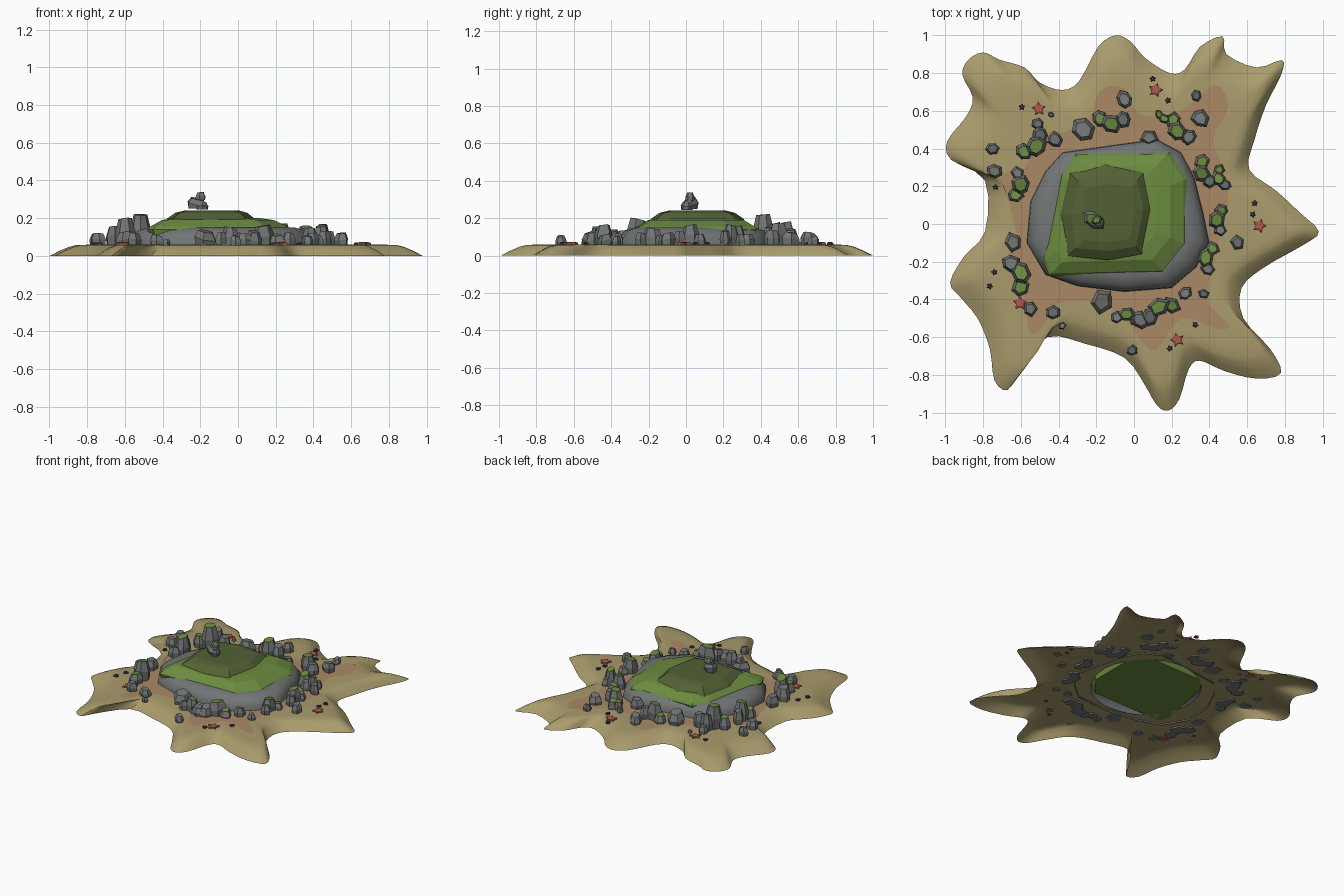
import bpy, bmesh, math, random
from mathutils import Vector

if "Cube" in bpy.data.objects:
    bpy.data.objects.remove(bpy.data.objects["Cube"])
random.seed(7)


def material(name, rgb):
    m = bpy.data.materials.new(name)
    m.diffuse_color = (*rgb, 1)
    m.use_nodes = True
    m.node_tree.nodes["Principled BSDF"].inputs["Base Color"].default_value = m.diffuse_color
    return m


SAND = material("sand", (0.40, 0.33, 0.15))
WET = material("wet_sand", (0.40, 0.25, 0.13))
ROCK = material("stone", (0.17, 0.18, 0.18))
GRASS = material("grass", (0.15, 0.26, 0.05))
DARK = material("dark_grass", (0.085, 0.12, 0.035))
RED = material("coral_red", (0.45, 0.10, 0.075))
PURPLE = material("shell_purple", (0.07, 0.045, 0.10))


def ccw(pts):
    a = sum(p[0] * q[1] - q[0] * p[1] for p, q in zip(pts, pts[1:] + pts[:1]))
    return pts if a > 0 else pts[::-1]


def smooth_loop(pts, steps=3):
    """Closed Catmull-Rom curve through the points."""
    out, n = [], len(pts)
    for i in range(n):
        p0, p1, p2, p3 = (Vector(pts[(i + k) % n]) for k in (-1, 0, 1, 2))
        for s in range(steps):
            t = s / steps
            v = 0.5 * (2 * p1 + (p2 - p0) * t + (2 * p0 - 5 * p1 + 4 * p2 - p3) * t * t
                       + (3 * p1 - p0 - 3 * p2 + p3) * t ** 3)
            out.append((v.x, v.y))
    return out


def scaled(pts, s, z, c=(0, 0)):
    return [(c[0] + (x - c[0]) * s, c[1] + (y - c[1]) * s, z) for x, y in pts]


def add_rings(bm, rings, top=True, bottom=False):
    vs = [[bm.verts.new(p) for p in r] for r in rings]
    n = len(vs[0])
    for a, b in zip(vs, vs[1:]):
        for i in range(n):
            j = (i + 1) % n
            bm.faces.new((a[i], a[j], b[j], b[i]))
    if bottom:
        bm.faces.new(vs[0][::-1])
    return bm.faces.new(vs[-1]) if top else None


def finish(bm, name, mats, smooth=None):
    me = bpy.data.meshes.new(name)
    bm.to_mesh(me)
    bm.free()
    ob = bpy.data.objects.new(name, me)
    bpy.context.collection.objects.link(ob)
    for m in mats:
        me.materials.append(m)
    if smooth:
        bpy.ops.object.select_all(action='DESELECT')
        ob.select_set(True)
        bpy.context.view_layer.objects.active = ob
        bpy.ops.object.shade_smooth_by_angle(angle=math.radians(smooth))
    return ob


def loft(name, rings, mat, top=True, bottom=False, smooth=None):
    bm = bmesh.new()
    add_rings(bm, rings, top, bottom)
    return finish(bm, name, [mat], smooth)


# Sand skirt with wandering arms, open underneath
shore = [(.98, -.04), (.88, .06), (.75, .18), (.61, .29), (.64, .45), (.70, .63), (.78, .79),
         (.785, .87), (.65, .83), (.49, .90), (.47, .995), (.35, .94), (.27, .82), (.19, .80),
         (.06, .88), (-.02, .97), (-.10, 1.0), (-.19, .94), (-.29, .76), (-.38, .71), (-.50, .75),
         (-.58, .83), (-.71, .87), (-.80, .91), (-.88, .87), (-.91, .79), (-.855, .67), (-.89, .57),
         (-.99, .44), (-.97, .34), (-.79, .23), (-.79, -.04), (-.90, -.17), (-.975, -.31),
         (-.92, -.39), (-.83, -.50), (-.765, -.66), (-.74, -.83), (-.67, -.88), (-.60, -.77),
         (-.46, -.60), (-.26, -.635), (-.05, -.71), (.055, -.85), (.12, -.96), (.18, -.99),
         (.24, -.93), (.29, -.77), (.35, -.725), (.48, -.78), (.65, -.82), (.78, -.79),
         (.72, -.66), (.58, -.50), (.57, -.34), (.69, -.23), (.90, -.11)]
line = smooth_loop(shore)
hole = [(-.07 + .37 * math.cos(a), .04 + .37 * math.sin(a), .06)
        for a in (math.atan2(y, x) for x, y in line)]
loft("sand_base", [scaled(line, s, z) for s, z in
                   ((1, 0), (.95, .026), (.9, .047), (.86, .057), (.78, .06))] + [hole],
     SAND, top=False, smooth=40)

# Damp reddish sand around the rocks
damp = [(-.24, .55), (-.18, .71), (-.05, .72), (.03, .58), (.25, .6), (.43, .74), (.5, .62),
        (.42, .45), (.47, .3), (.5, .1), (.42, -.2), (.39, -.42), (.5, -.53), (.45, -.56),
        (.25, -.5), (.12, -.67), (.04, -.62), (-.05, -.5), (-.2, -.42), (-.4, -.42), (-.5, -.57),
        (-.56, -.56), (-.58, -.4), (-.68, -.2), (-.62, -.1), (-.66, .1), (-.7, .26), (-.58, .3),
        (-.5, .45), (-.4, .48)]
damp = smooth_loop(ccw(damp))
damp_hole = [(x, y, .062) for x, y in
             ((-.07 + .37 * math.cos(a), .04 + .37 * math.sin(a))
              for a in (math.atan2(y, x) for x, y in damp))]
loft("damp_sand", [scaled(damp, 1, .062), damp_hole], WET, top=False)

# Stone plinth
plinth = ccw([(-.38, .38), (-.1, .42), (.12, .45), (.25, .38), (.32, .25), (.37, .05), (.40, -.1),
              (.33, -.23), (.2, -.34), (-.05, -.36), (-.3, -.33), (-.47, -.27), (-.57, -.1),
              (-.55, .12), (-.47, .28)])
loft("stone_plinth", [scaled(plinth, s, z, (-.09, .05)) for s, z in
                      ((1, .05), (.99, .095), (.92, .135), (.8, .15), (.6, .152))],
     ROCK, top=False, smooth=45)

# Stepped grass mound
lawn = ccw([(-.31, .37), (.19, .38), (.28, .24), (.28, -.11), (.16, -.26), (-.45, -.275),
            (-.48, -.2), (-.39, .26)])
c = (-.13, .06)
loft("grass_terrace", [scaled(lawn, s, z, c) for s, z in
                       ((.93, .06), (1, .14), (.96, .155), (.78, .19), (.6, .2))], GRASS, bottom=True)
cap = ccw([(-.34, .27), (-.15, .32), (.06, .28), (.10, .08), (.05, -.17), (-.14, -.2),
           (-.36, -.18), (-.39, .05)])
loft("dark_grass_cap", [scaled(cap, s, z, c) for s, z in
                        ((1, .18), (.95, .197), (.78, .228), (.6, .24))], DARK)


def add_rock(bm, x, y, z0, z1, rx, ry, rot, moss):
    """Jittered faceted block; a mossy one gets a green strip inset in its top."""
    n = random.choice((5, 6, 6, 7))
    ca, sa = math.cos(rot), math.sin(rot)
    jit = [random.uniform(.85, 1.1) for _ in range(n)]
    tx, ty = random.uniform(-.25, .25), random.uniform(-.25, .25)
    rings = []
    for s, f in ((.92, 0), (1.03, .5), (.68, 1)):
        ring = []
        for i in range(n):
            a = math.tau * i / n
            u, v = rx * s * jit[i] * math.cos(a), ry * s * jit[i] * math.sin(a)
            z = z0 + (z1 - z0) * f + ((tx * u + ty * v) if f else 0)
            ring.append((x + u * ca - v * sa, y + u * sa + v * ca, z))
        rings.append(ring)
    face = add_rings(bm, rings, True, True)
    if moss:
        bmesh.ops.inset_region(bm, faces=[face], thickness=min(rx, ry) * .2)
        face.material_index = 1
        for v in face.verts:
            v.co.z += .004


# Mossy boulder groups: x, y, radius, top height
groups = [(-.12, .53, .085, .17), (.23, .49, .085, .165), (.16, .56, .045, .12), (-.52, .41, .085, .215),
          (-.6, .21, .08, .19), (-.6, -.26, .095, .19), (-.04, -.48, .065, .145),
          (.13, -.44, .09, .155), (.36, .27, .075, .15), (.45, .24, .06, .16),
          (.44, .02, .07, .155), (.38, -.18, .075, .14)]
for k, (x, y, r, h) in enumerate(groups):
    bm = bmesh.new()
    a = math.atan2(y - .04, x + .08) + math.pi / 2 + random.uniform(-.3, .3)
    dx, dy = math.cos(a), math.sin(a)
    add_rock(bm, x, y, .05, h, r * .72, r * .6, a, True)
    for sgn, hh in ((-1, .72), (1, .5)):
        off = r * .72 * sgn
        add_rock(bm, x + dx * off + dy * .3 * r, y + dy * off - dx * .3 * r, .05,
                 .06 + (h - .06) * hh, r * .5, r * .55, a + sgn * .4, sgn > 0)
    finish(bm, f"mossy_boulders_{k}", [ROCK, GRASS])

# Loose plain stones: x, y, radius, top height
stones = [(-.27, .5, .07, .14), (.35, .56, .052, .12), (-.05, .66, .05, .12), (.33, .68, .032, .1),
          (-.75, .4, .037, .115), (-.74, .28, .042, .12), (-.51, .53, .035, .11), (-.44, .58, .018, .08),
          (-.64, -.1, .056, .13), (-.55, -.45, .045, .12), (-.43, -.47, .04, .11),
          (-.38, -.54, .022, .085), (-.17, -.41, .066, .13), (.27, -.37, .04, .12),
          (.37, -.37, .03, .105), (-.01, -.67, .032, .105), (.55, -.1, .045, .12),
          (.08, .46, .05, .125), (-.42, .45, .045, .15), (.03, -.51, .05, .12)]
for k, (x, y, r, h) in enumerate(stones):
    bm = bmesh.new()
    add_rock(bm, x, y, .055, h, r, r * .88, random.uniform(0, 6), False)
    finish(bm, f"loose_stone_{k}", [ROCK])

# Small stacked stone on the summit
bm = bmesh.new()
add_rock(bm, -.215, .02, .25, .298, .062, .045, -.7, True)
add_rock(bm, -.19, .005, .245, .285, .035, .035, .3, False)
add_rock(bm, -.2, .02, .295, .333, .03, .022, .5, True)
finish(bm, "summit_stone", [ROCK, GRASS])


def star(name, x, y, r, z, mat):
    rot = random.uniform(0, 6)
    pts = [(x + q * math.cos(rot + math.tau * i / 10), y + q * math.sin(rot + math.tau * i / 10))
           for i in range(10) for q in [r if i % 2 == 0 else r * .55]]
    loft(name, [scaled(pts, s, h, (x, y)) for s, h in ((1, .058), (1, z - .005), (.55, z))],
         mat, bottom=True)


# Starfish and little shells
for k, (x, y) in enumerate([(.115, .71), (-.505, .61), (-.605, -.42), (.23, -.615), (.665, -.01)]):
    star(f"starfish_{k}", x, y, .04, .074, RED)
for k, (x, y) in enumerate([(.1, .77), (.18, .655), (-.595, .62), (-.735, .195), (-.74, -.255),
                            (-.765, -.33), (.325, -.535), (.19, -.66), (.64, .11), (.63, .05)]):
    star(f"shell_{k}", x, y, .018, .072, PURPLE)
